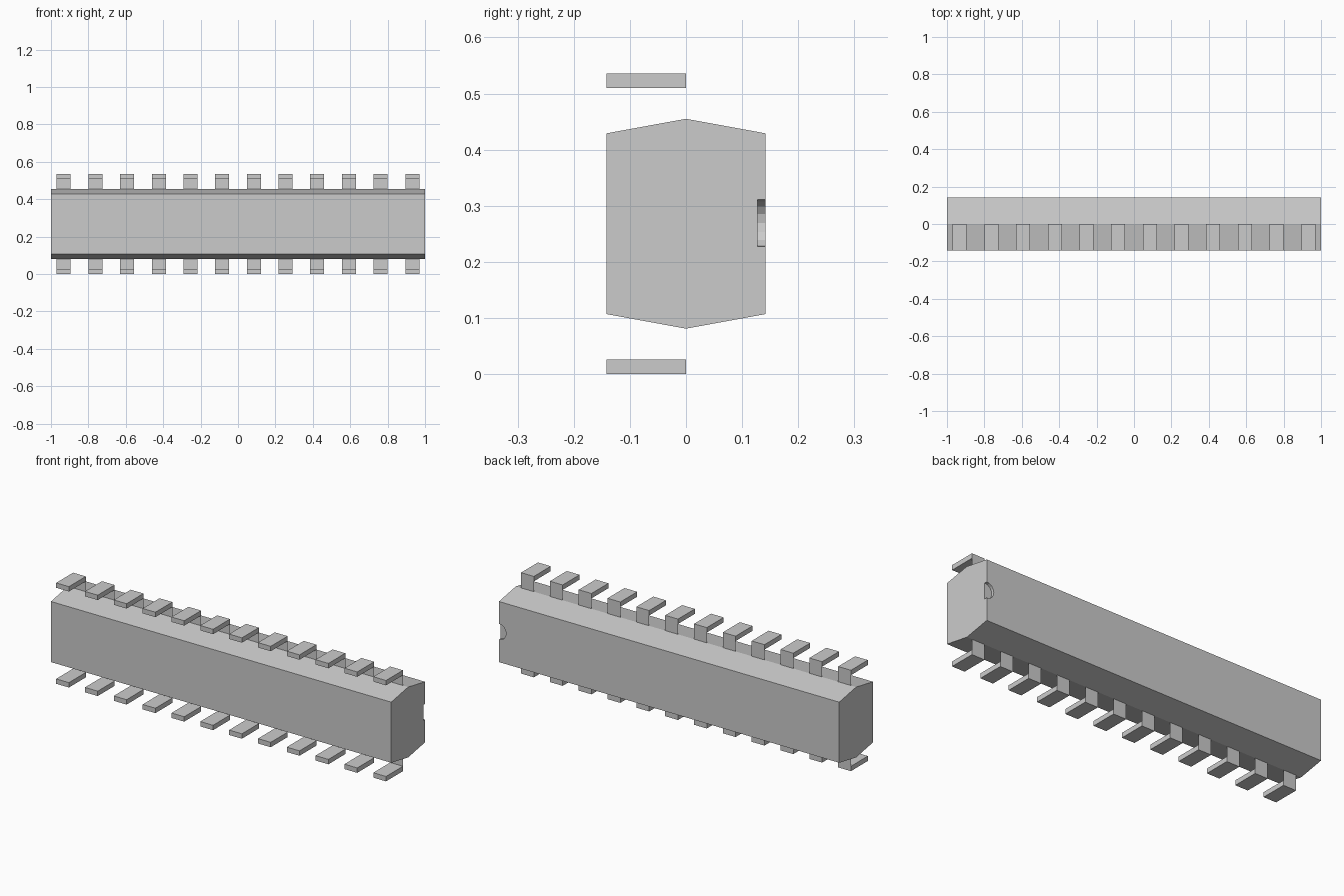
import bpy, bmesh, math

cube = bpy.data.objects.get("Cube")
if cube:
    bpy.data.objects.remove(cube, do_unlink=True)

HALF_DEPTH = 0.142
MID_Z = 0.268
PINS, PIN_WIDTH, PIN_SPAN = 12, 0.075, 0.932

grey = bpy.data.materials.new("plain grey")
grey.use_nodes = True
grey.diffuse_color = (0.6, 0.6, 0.6, 1)
grey.node_tree.nodes["Principled BSDF"].inputs["Base Color"].default_value = grey.diffuse_color


def add_object(name, bm):
    bmesh.ops.recalc_face_normals(bm, faces=bm.faces)
    mesh = bpy.data.meshes.new(name)
    bm.to_mesh(mesh)
    bm.free()
    mesh.materials.append(grey)
    obj = bpy.data.objects.new(name, mesh)
    bpy.context.collection.objects.link(obj)
    return obj


def extrude(name, points, offset):
    bm = bmesh.new()
    face = bm.faces.new([bm.verts.new(p) for p in points])
    result = bmesh.ops.extrude_face_region(bm, geom=[face], use_keep_orig=True)
    moved = [g for g in result["geom"] if isinstance(g, bmesh.types.BMVert)]
    bmesh.ops.translate(bm, verts=moved, vec=offset)
    return add_object(name, bm)


# Body: six-sided section, ridged along its top and bottom
upper = [(-HALF_DEPTH, 0.161), (0, 0.187), (HALF_DEPTH, 0.161)]
section = upper + [(y, -z) for y, z in reversed(upper)]
body = extrude("body", [(-1, y, MID_Z + z) for y, z in section], (2, 0, 0))

# Shallow round notch in the back face at one end
ring = [math.tau * i / 16 for i in range(16)]
cutter = extrude("notch_cutter",
                 [(1 + 0.042 * math.cos(a), 0.127, MID_Z + 0.001 + 0.042 * math.sin(a)) for a in ring],
                 (0, 0.05, 0))
cut = body.modifiers.new("notch", "BOOLEAN")
cut.operation = "DIFFERENCE"
cut.solver = "EXACT"
cut.object = cutter
cutter.hide_render = True
cutter.hide_viewport = True
cutter.hide_set(True)


# Pins: a flat foot pointing forward, joined to the ridge by a thin web
def pin_row(name, side):
    bm = bmesh.new()
    for i in range(PINS):
        x = PIN_SPAN * (2 * i / (PINS - 1) - 1)
        foot = bmesh.ops.create_cube(bm, size=1)["verts"]
        bmesh.ops.scale(bm, verts=foot, vec=(PIN_WIDTH, HALF_DEPTH, 0.026))
        bmesh.ops.translate(bm, verts=foot, vec=(x, -HALF_DEPTH / 2, MID_Z + side * 0.255))
        left, right = x - PIN_WIDTH / 2, x + PIN_WIDTH / 2
        inner, outer = MID_Z + side * 0.185, MID_Z + side * 0.242
        bm.faces.new([bm.verts.new(p) for p in
                      ((left, 0, inner), (right, 0, inner), (right, 0, outer), (left, 0, outer))])
    return add_object(name, bm)


pin_row("upper_pins", 1)
pin_row("lower_pins", -1)
